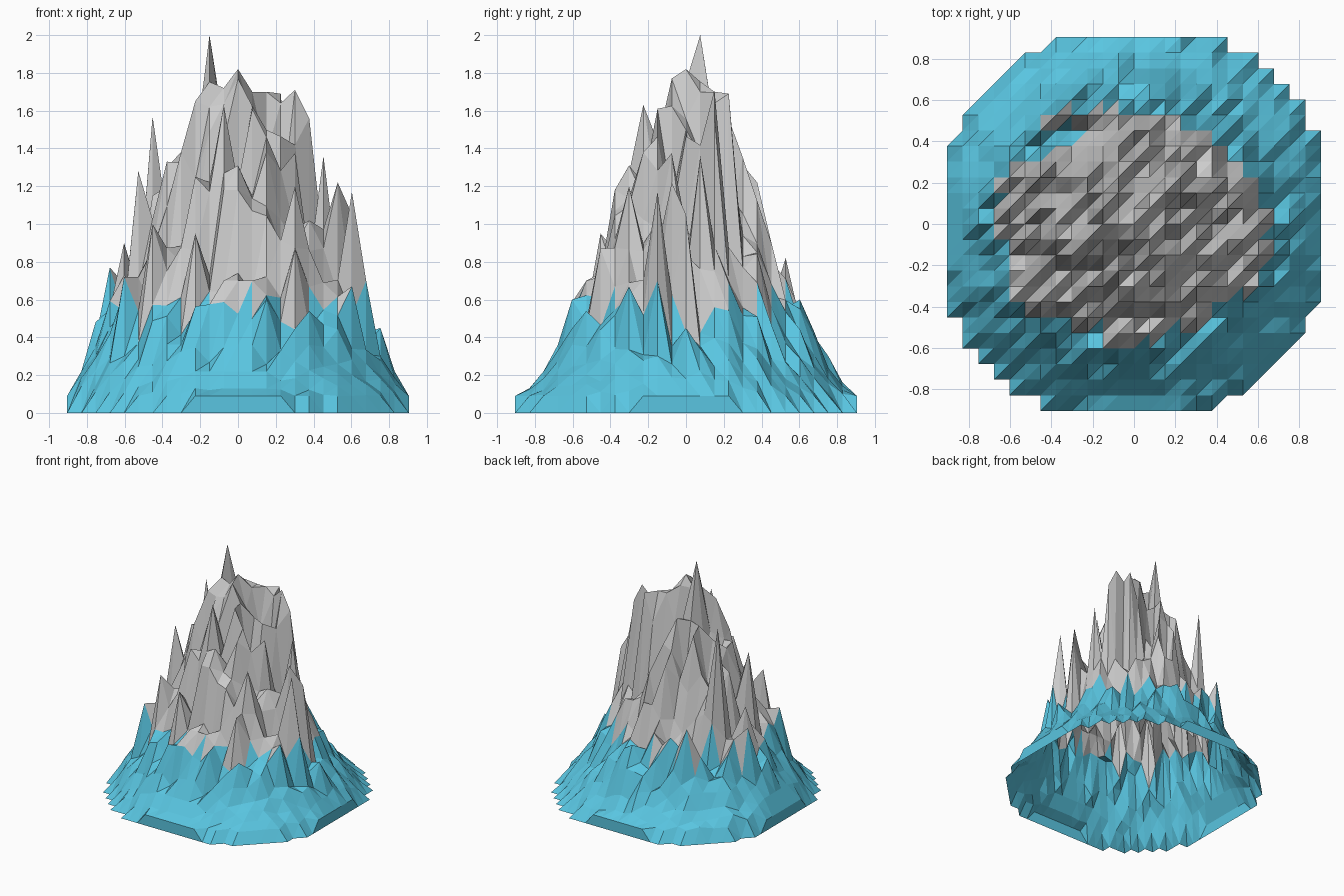
import bpy, math, random

if "Cube" in bpy.data.objects:
    bpy.data.objects.remove(bpy.data.objects["Cube"])

random.seed(11)
N, S = 12, 0.0754          # half grid count, grid spacing
R_EDGE = 0.93              # foot radius

# Highest point of each grid column (front outline) and row (side outline)
FRONT = [.09, .22, .48, .77, .9, 1.28, 1.57, 1.33, 1.38, 1.65, 2.0, 1.72, 1.82,
         1.7, 1.7, 1.69, 1.71, 1.56, 1.36, 1.22, 1.17, .7, .45, .22, .09]
SIDE = [.09, .13, .22, .36, .6, .7, .95, 1.18, 1.31, 1.63, 1.61, 1.77, 1.82,
        2.0, 1.71, 1.69, 1.35, 1.22, .9, .82, .6, .43, .3, .16, .09]
# Mean slope: radius, height
SLOPE = [(0, 1.6), (.15, 1.5), (.3, 1.17), (.45, .84), (.6, .55), (.7, .36),
         (.8, .2), (.9, .09), (2, .09)]
# Distinct spikes and hollows: column, row, height
SPIKES = [(-2, 1, 2.0), (0, 0, 1.82), (0, -1, 1.77), (-6, 3, 1.57), (4, 2, 1.71),
          (3, 3, 1.69), (2, 2, 1.7), (1, 2, 1.7), (3, 2, 1.64), (5, 2, 1.56),
          (-3, -1, 1.65), (-1, -3, 1.63), (2, -3, 1.38), (0, -4, 1.31),
          (4, -4, 1.2), (1, -5, 1.07), (-3, -6, .95), (4, -6, .87), (-6, -5, 1.0),
          (-3, -4, 1.25), (-8, -5, .72), (0, -7, .7), (8, -4, .67), (8, -2, 1.17),
          (8, 0, 1.05), (7, -1, 1.22), (6, 1, 1.36), (-5, 7, .82), (-5, 5, .45),
          (-6, 5, .42), (-7, 5, .4), (-4, 5, .55), (-4, 6, .5), (-5, 6, .45)]


def slope(r):
    for (r0, h0), (r1, h1) in zip(SLOPE, SLOPE[1:]):
        if r <= r1:
            return h0 + (h1 - h0) * (r - r0) / (r1 - r0)


# Height field: rough cone, a little wider across, kept within both outlines
rng = range(-N, N + 1)
h = {}
for i in rng:
    for j in rng:
        r = math.hypot(i, j) * 0.075
        rough = 0.25 if r < 0.7 else 0.15
        wide = math.hypot((i + .3) * 0.95, j * 1.03) * 0.075
        z = slope(wide) * random.uniform(1 - rough, 1 + rough)
        z = max(0.09, min(z, FRONT[i + N], SIDE[j + N]))
        h[i, j] = z if r < R_EDGE else 0.0
for i, j, z in SPIKES:
    h[i, j] = z

# Raise one point per column and row so the outlines are reached
for k in rng:
    col = [(k, j) for j in rng if SIDE[j + N] >= FRONT[k + N] and h[k, j] > 0]
    row = [(i, k) for i in rng if FRONT[i + N] >= SIDE[k + N] and h[i, k] > 0]
    for line, top in ((col, FRONT[k + N]), (row, SIDE[k + N])):
        if line:
            best = max(line, key=lambda p: h[p])
            h[best] = max(h[best], top)

# Triangles, split by mean height into lower slopes and bare rock
low, high = [], []


def pt(i, j):
    return (i * S, j * S, h[i, j])


for i in range(-N, N):
    for j in range(-N, N):
        a, b, c, d = (i, j), (i + 1, j), (i + 1, j + 1), (i, j + 1)
        for tri in ((a, b, c), (a, c, d)):
            zs = [h[p] for p in tri]
            if max(zs) > 0:
                (high if sum(zs) / 3 > 0.58 else low).append([pt(*p) for p in tri])

# Short upright walls closing the four straight sides
for k in range(-N, N):
    for p, q in (((k, -N), (k + 1, -N)), ((N, k), (N, k + 1)),
                 ((-k, N), (-k - 1, N)), ((-N, -k), (-N, -k - 1))):
        if max(h[p], h[q]) > 0:
            u, v = pt(*p), pt(*q)
            quad = [(*u[:2], 0.0), (*v[:2], 0.0), v, u]
            low.append(list(dict.fromkeys(quad)))


def build(name, faces):
    index, polys = {}, []
    for f in faces:
        polys.append([index.setdefault(p, len(index)) for p in f])
    me = bpy.data.meshes.new(name)
    me.from_pydata(list(index), [], polys)
    me.update()
    ob = bpy.data.objects.new(name, me)
    bpy.context.collection.objects.link(ob)
    return ob


slopes = build("lower_slopes", low)
build("rocky_peaks", high)
blue = bpy.data.materials.new("ice_blue")
blue.diffuse_color = (0.1, 0.56, 0.75, 1)
blue.use_nodes = True
blue.node_tree.nodes["Principled BSDF"].inputs["Base Color"].default_value = blue.diffuse_color
slopes.data.materials.append(blue)
